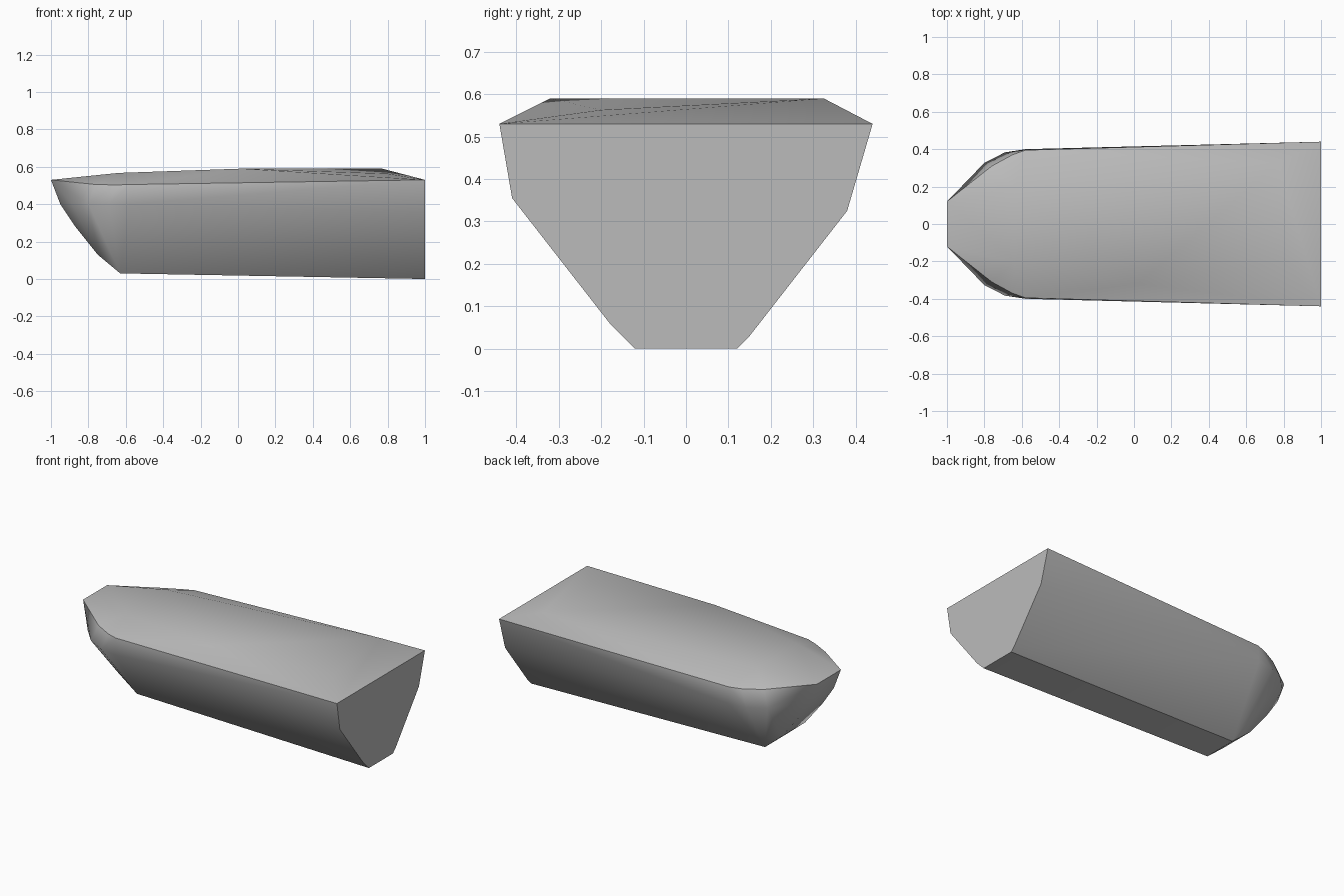
import bpy, bmesh, math

cube = bpy.data.objects.get("Cube")
if cube:
    bpy.data.objects.remove(cube, do_unlink=True)

# Hull colour
grey = bpy.data.materials.new("pale_grey")
grey.use_nodes = True
colour = (0.5, 0.5, 0.5, 1)
grey.diffuse_color = colour
grey.node_tree.nodes["Principled BSDF"].inputs["Base Color"].default_value = colour

# Points shared by both sides, as (x, half width, z)
sheer = [(-1, 0.12, 0.53), (-0.76, 0.31, 0.505), (-0.65, 0.37, 0.503),
         (-0.58, 0.395, 0.505), (1, 0.44, 0.53)]
chine = [(-0.89, 0.23, 0.405), (-0.8, 0.327, 0.403), (-0.69, 0.383, 0.4), (-0.58, 0.4, 0.4)]
stem = [(-0.95, 0.12, 0.4), (-0.87, 0.12, 0.28), (-0.75, 0.12, 0.13), (-0.63, 0.11, 0.03)]
keel_end = [(1, 0.12, 0)]
foredeck = [(-0.64, 0.2, 0.567)]

points = [(x, side * y, z) for side in (-1, 1)
          for x, y, z in sheer + chine + stem + keel_end + foredeck]

# Uneven transom corners and raised deck points
points += [(1, -0.41, 0.355), (1, 0.38, 0.325), (1, -0.18, 0.06), (1, 0.15, 0.03)]
points += [(0.02, -0.32, 0.59), (0.77, 0.325, 0.59), (0.8, -0.2, 0.563)]

# Wrap the section points in one closed hull
bm = bmesh.new()
for p in points:
    bm.verts.new(p)
result = bmesh.ops.convex_hull(bm, input=bm.verts[:])
loose = [v for v in bm.verts if not v.link_faces]
bmesh.ops.delete(bm, geom=loose, context="VERTS")
bmesh.ops.dissolve_limit(bm, angle_limit=math.radians(0.5), verts=bm.verts[:], edges=bm.edges[:])
bmesh.ops.recalc_face_normals(bm, faces=bm.faces[:])

mesh = bpy.data.meshes.new("boat_hull")
bm.to_mesh(mesh)
bm.free()
mesh.materials.append(grey)
hull = bpy.data.objects.new("boat_hull", mesh)
bpy.context.collection.objects.link(hull)

# Soft hull sides with crisp sheer and transom edges
bpy.ops.object.select_all(action="DESELECT")
hull.select_set(True)
bpy.context.view_layer.objects.active = hull
bpy.ops.object.shade_smooth_by_angle(angle=math.radians(40))
